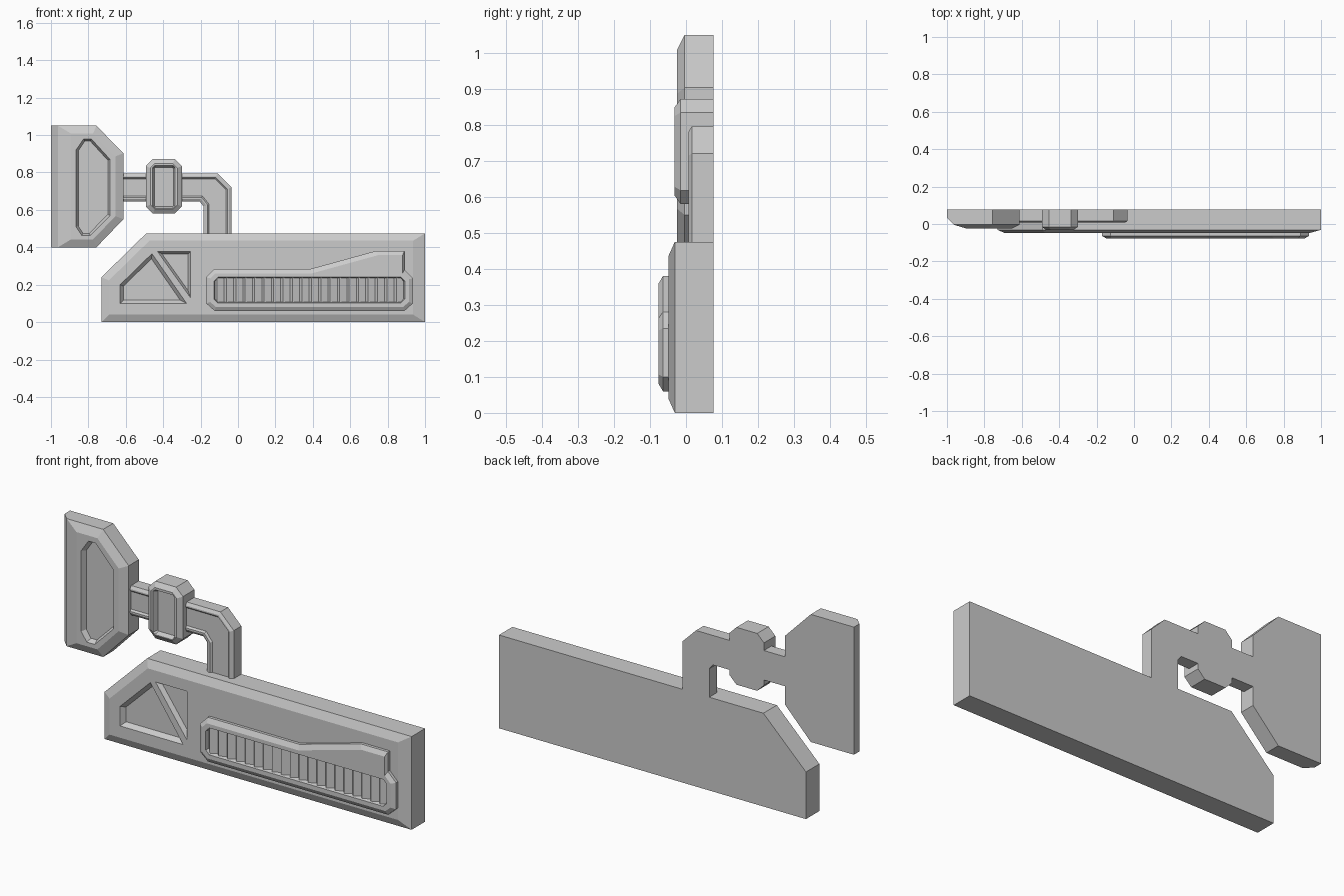
import bpy, bmesh
from mathutils import Vector

if "Cube" in bpy.data.objects:
    bpy.data.objects.remove(bpy.data.objects["Cube"])

BACK = 0.077


def offset(pts, d):
    """Move each edge of a counter-clockwise outline inward by d (one value or one per edge)."""
    n = len(pts)
    ds = d if isinstance(d, list) else [d] * n
    p = [Vector(q) for q in pts]
    dirs = [(p[(i + 1) % n] - p[i]).normalized() for i in range(n)]
    out = []
    for i in range(n):
        a, b = dirs[i - 1], dirs[i]
        na, nb = Vector((-a.y, a.x)), Vector((-b.y, b.x))
        ca, cb = na.dot(p[i]) + ds[i - 1], nb.dot(p[i]) + ds[i]
        det = na.x * nb.y - na.y * nb.x
        out.append(((ca * nb.y - cb * na.y) / det, (na.x * cb - nb.x * ca) / det))
    return out


def loft(name, layers):
    """Solid from (x, z) outlines stacked at given y depths."""
    bm = bmesh.new()
    rings = [[bm.verts.new((x, y, z)) for x, z in pts] for pts, y in layers]
    bm.faces.new(rings[0])
    bm.faces.new(rings[-1])
    n = len(rings[0])
    for r, s in zip(rings, rings[1:]):
        for i in range(n):
            j = (i + 1) % n
            bm.faces.new((r[i], r[j], s[j], s[i]))
    bmesh.ops.recalc_face_normals(bm, faces=bm.faces)
    me = bpy.data.meshes.new(name)
    bm.to_mesh(me)
    bm.free()
    ob = bpy.data.objects.new(name, me)
    bpy.context.collection.objects.link(ob)
    return ob


def plate(name, pts, back, wall, front, d):
    """Plate with a bevelled front edge."""
    return loft(name, [(pts, back), (pts, wall), (offset(pts, d), front)])


def recess(ob, pts, front, floor, slope):
    """Cut a pocket with sloping walls into the front of ob."""
    cutter = loft("cutter", [(pts, front - 0.02), (pts, front), (offset(pts, slope), floor)])
    mod = ob.modifiers.new("pocket", 'BOOLEAN')
    mod.object, mod.operation, mod.solver = cutter, 'DIFFERENCE', 'EXACT'
    bpy.context.view_layer.objects.active = ob
    bpy.ops.object.modifier_apply(modifier=mod.name)
    bpy.data.objects.remove(cutter)


def chamfered(x0, x1, z0, z1, c):
    return [(x0 + c, z0), (x1 - c, z0), (x1, z0 + c), (x1, z1 - c),
            (x1 - c, z1), (x0 + c, z1), (x0, z1 - c), (x0, z0 + c)]


# Main body with two triangular pockets
body = plate("main_body", [(-0.73, 0), (1, 0), (1, 0.475), (-0.49, 0.475), (-0.73, 0.24)],
             BACK, -0.031, -0.049, [0.04, 0.064, 0.04, 0.04, 0.04])
recess(body, [(-0.63, 0.10), (-0.275, 0.10), (-0.46, 0.366), (-0.63, 0.20)], -0.049, -0.027, 0.018)
recess(body, [(-0.254, 0.13), (-0.254, 0.377), (-0.43, 0.377)], -0.049, -0.027, 0.012)

# Raised vent panel with a long slot
panel = plate("vent_panel",
              [(-0.125, 0.06), (0.89, 0.06), (0.935, 0.10), (0.935, 0.235), (0.89, 0.28), (0.89, 0.38),
               (0.735, 0.38), (0.39, 0.285), (-0.125, 0.285), (-0.17, 0.24), (-0.17, 0.10)],
              -0.04, -0.064, -0.077,
              [0.022, 0.02, 0.022, 0.02, 0.01, 0.022, 0.025, 0.025, 0.02, 0.022, 0.02])
recess(panel, chamfered(-0.128, 0.892, 0.103, 0.24, 0.02), -0.077, -0.053, 0.006)

# Vent slats: one wedge, arrayed along the slot
bm = bmesh.new()
wedge = bm.faces.new([bm.verts.new((-0.125 + x, y, 0.105))
                      for x, y in [(0, -0.045), (0, -0.054), (0.012, -0.068), (0.0505, -0.054), (0.0505, -0.045)]])
ext = bmesh.ops.extrude_face_region(bm, geom=[wedge])
bmesh.ops.translate(bm, vec=(0, 0, 0.133), verts=[v for v in ext["geom"] if isinstance(v, bmesh.types.BMVert)])
bmesh.ops.recalc_face_normals(bm, faces=bm.faces)
mesh = bpy.data.meshes.new("vent_slats")
bm.to_mesh(mesh)
bm.free()
slats = bpy.data.objects.new("vent_slats", mesh)
bpy.context.collection.objects.link(slats)
arr = slats.modifiers.new("row", 'ARRAY')
arr.count = 20
arr.use_relative_offset = False
arr.use_constant_offset = True
arr.constant_offset_displace = (0.0505, 0, 0)

# Bent arm with a shallow channel along its front; open ends are hidden in other parts
arm = [(-0.63, 0.645), (-0.205, 0.645), (-0.185, 0.62), (-0.185, 0.46), (-0.035, 0.46),
       (-0.035, 0.72), (-0.11, 0.795), (-0.63, 0.795)]


def along(d):
    return offset(arm, [d, d, d, 0, d, d, d, 0])


loft("bent_arm", [(arm, BACK), (arm, 0.016), (along(0.014), 0.007),
                  (along(0.022), 0.007), (along(0.03), 0.016)])

# Joint box on the arm
box = plate("arm_joint", chamfered(-0.493, -0.30, 0.58, 0.872, 0.038), BACK, -0.015, -0.032, 0.024)
recess(box, chamfered(-0.456, -0.336, 0.608, 0.836, 0.01), -0.032, -0.008, 0.01)

# Wall mount with chamfered left edge and an elongated pocket
mount = [(-1, 0.4), (-0.757, 0.4), (-0.613, 0.55), (-0.613, 0.903), (-0.757, 1.05), (-1, 1.05)]
mid = offset(mount, [0, 0, 0, 0, 0, 0.037])
wall_mount = loft("wall_mount", [(mount, BACK), (mount, 0.033), (mid, -0.004),
                                 (offset(mount, [0.042] * 5 + [0.107]), -0.025)])
recess(wall_mount, [(-0.866, 0.51), (-0.835, 0.463), (-0.79, 0.463), (-0.684, 0.57),
                    (-0.684, 0.87), (-0.785, 0.98), (-0.825, 0.98), (-0.866, 0.92)],
       -0.025, 0.0, 0.012)
